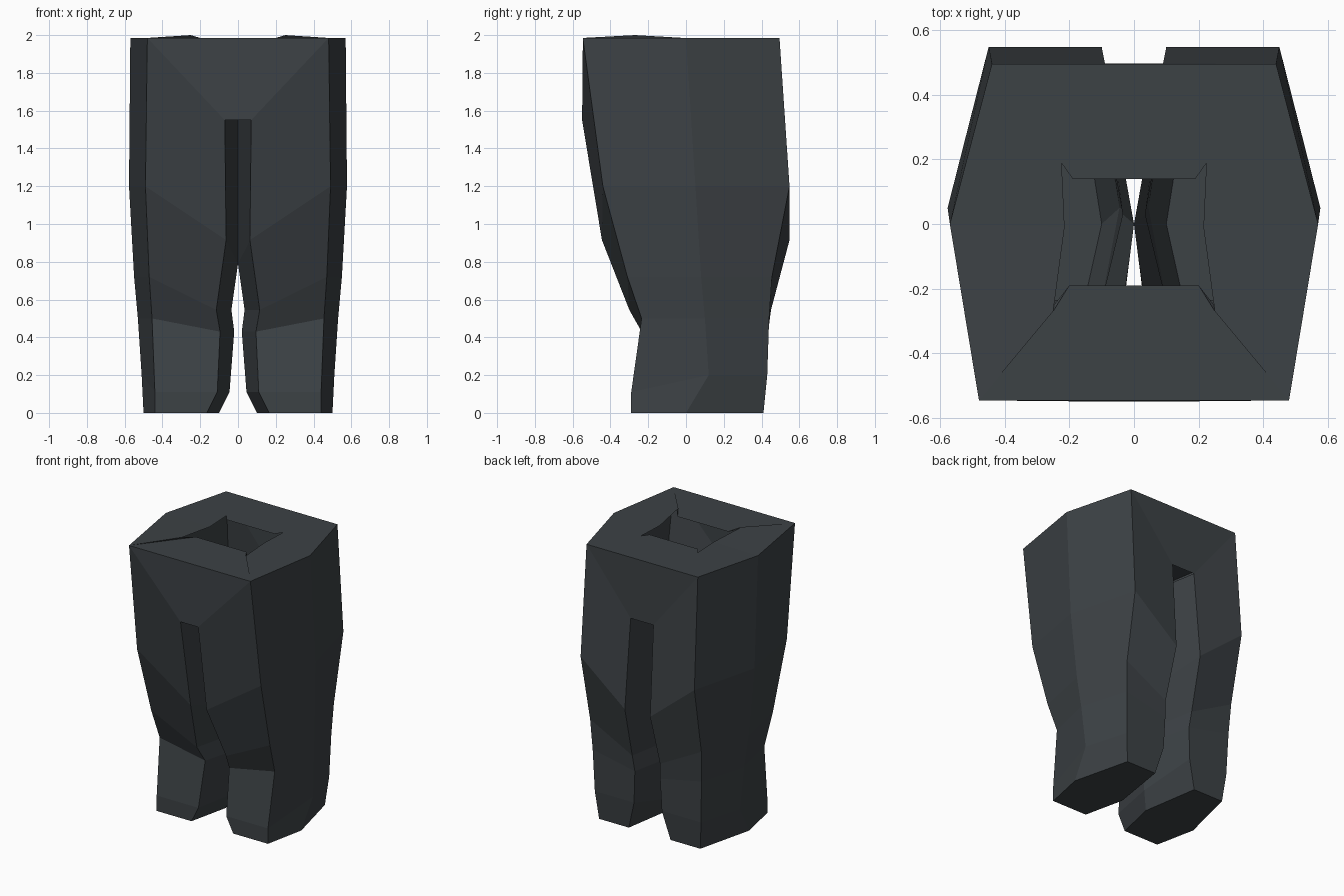
import bpy
import bmesh

if "Cube" in bpy.data.objects:
    bpy.data.objects.remove(bpy.data.objects["Cube"], do_unlink=True)

# Single dark slate cloth colour
cloth = bpy.data.materials.new("dark_slate_cloth")
cloth.use_nodes = True
colour = (0.046, 0.054, 0.060, 1.0)
cloth.diffuse_color = colour
cloth.node_tree.nodes["Principled BSDF"].inputs["Base Color"].default_value = colour

# Six long edges of one trouser leg, waist to hem
front_inner = [(.07, -.55, 1.55), (.063, -.445, .915), (.115, -.3, .545),
               (.095, -.235, .43), (.11, -.29, .11), (.165, -.29, 0)]
front_outer = [(.48, -.546, 1.985), (.49, -.44, 1.2), (.47, -.31, .72),
               (.455, -.235, .5), (.44, -.29, .11), (.44, -.29, 0)]
outer_side = [(.57, 0, 1.985), (.577, .05, 1.2), (.55, .08, .72),
              (.53, .1, .5), (.51, .12, .2), (.5, 0, 0)]
back_outer = [(.44, .495, 1.985), (.45, .548, 1.2), (.44, .455, .72),
              (.43, .44, .5), (.42, .43, .2), (.4, .41, 0)]
back_inner = [(.09, .497, 1.55), (.1, .548, .915), (.11, .45, .545),
              (.1, .435, .43), (.11, .43, .2), (.165, .41, 0)]
inner_side = [(0, 0, 1.55), (0, 0, .79), (.035, .03, .545),
              (.02, .05, .43), (.045, .05, .11), (.1, 0, 0)]

bm = bmesh.new()


def add_path(points):
    return [bm.verts.new(p) for p in points]


def add_faces(*faces):
    for face in faces:
        bm.faces.new(face)


# Leg walls between neighbouring edges, closed at the hem
edges = [add_path(p) for p in (front_inner, front_outer, outer_side,
                               back_outer, back_inner, inner_side)]
for a, b in zip(edges, edges[1:] + edges[:1]):
    for i in range(len(a) - 1):
        add_faces((a[i], b[i], b[i + 1], a[i + 1]))
add_faces([edge[-1] for edge in edges])

# Waist panels above the front and back of the crotch
fi, fo, side, bo, bi, _ = [edge[0] for edge in edges]
front_top, front_low, back_top, back_low = add_path(
    [(0, -.546, 1.985), (0, -.55, 1.55), (0, .495, 1.985), (0, .497, 1.55)])
add_faces((front_top, front_low, fi, fo), (back_top, bo, bi, back_low))

# Waist rim around the notched opening
hole = add_path([(0, -.19, 1.985), (.2, -.19, 1.985), (.25, -.27, 2),
                 (.215, -.01, 1.985), (.225, .21, 1.985),
                 (.19, .14, 1.985), (0, .14, 1.985)])
add_faces((front_top, fo, hole[1], hole[0]), (fo, hole[2], hole[1]),
          (fo, side, hole[3], hole[2]), (side, bo, hole[4], hole[3]),
          (bo, hole[5], hole[4]), (bo, back_top, hole[6], hole[5]))

bmesh.ops.recalc_face_normals(bm, faces=bm.faces)
rim = hole[0].link_faces[0]
rim.normal_update()
if rim.normal.z < 0:
    bmesh.ops.reverse_faces(bm, faces=bm.faces)

mesh = bpy.data.meshes.new("trousers")
bm.to_mesh(mesh)
bm.free()
mesh.materials.append(cloth)
trousers = bpy.data.objects.new("trousers", mesh)
bpy.context.scene.collection.objects.link(trousers)

# Mirror the half into a full pair of legs
mirror = trousers.modifiers.new("mirror", "MIRROR")
mirror.use_axis[0] = True
mirror.use_clip = True
